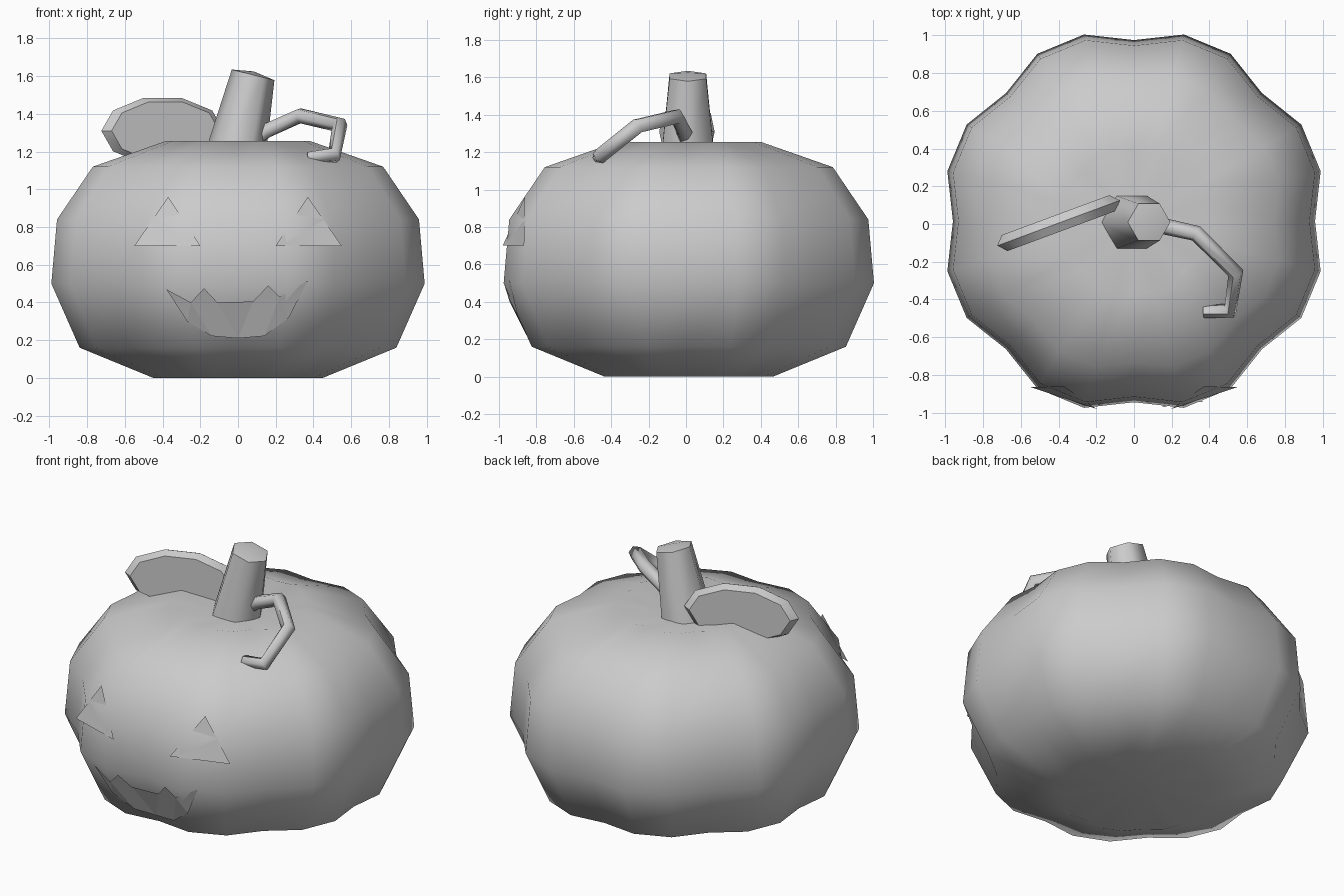
import bpy, math
from mathutils import Vector
from mathutils.bvhtree import BVHTree

if "Cube" in bpy.data.objects:
    bpy.data.objects.remove(bpy.data.objects["Cube"])


def make(name, verts, faces, angle=None):
    me = bpy.data.meshes.new(name)
    me.from_pydata([tuple(v) for v in verts], [], faces)
    me.update()
    ob = bpy.data.objects.new(name, me)
    bpy.context.collection.objects.link(ob)
    if angle:
        smooth(ob, angle)
    return ob


def smooth(ob, angle):
    bpy.ops.object.select_all(action='DESELECT')
    ob.select_set(True)
    bpy.context.view_layer.objects.active = ob
    bpy.ops.object.shade_smooth_by_angle(angle=math.radians(angle))


def loft(rings, low=None, high=None):
    """Skin equal-sized rings; close ends with a pole point or an n-gon."""
    n = len(rings[0])
    verts = [v for r in rings for v in r]
    faces = [(k * n + i, k * n + (i + 1) % n, (k + 1) * n + (i + 1) % n, (k + 1) * n + i)
             for k in range(len(rings) - 1) for i in range(n)]
    last = (len(rings) - 1) * n
    if low:
        verts.append(low)
        faces += [((i + 1) % n, i, len(verts) - 1) for i in range(n)]
    else:
        faces.append(tuple(reversed(range(n))))
    if high:
        verts.append(high)
        faces += [(last + i, last + (i + 1) % n, len(verts) - 1) for i in range(n)]
    else:
        faces.append(tuple(range(last, last + n)))
    return verts, faces


# Ribbed body: eight lobes, three segments each
CY = 0.015
profile = [(0.45, 0.0), (0.84, 0.16), (0.99, 0.5), (0.96, 0.84), (0.77, 1.12), (0.385, 1.255)]
rings = []
for x, z in profile:
    ring = []
    for i in range(24):
        a = math.radians(15 * i)
        r = x / math.cos(math.radians(15)) * (0.937 if i % 3 == 0 else 1)
        ring.append((r * math.cos(a), CY + r * math.sin(a), z))
    rings.append(ring)
verts, faces = loft(rings, (0, CY, 0.06), (0, CY, 1.17))
make("pumpkin_body", verts, faces, 80)
surface = BVHTree.FromPolygons(verts, faces)


def on_front(x, z, gap=0.012):
    hit = surface.ray_cast(Vector((x, -3, z)), Vector((0, 1, 0)))[0]
    return (x, hit.y - gap, z)


# Eyes: flat triangles whose corners poke through the ribs
for side, name in ((-1, "left_eye"), (1, "right_eye")):
    tri = [(0.55 * side, -0.865, 0.70), (0.20 * side, -0.98, 0.70), (0.37 * side, -0.862, 0.96)]
    make(name, tri, [(0, 1, 2) if side < 0 else (1, 0, 2)])

# Jagged grin laid over the front
top = [(-0.38, 0.47), (-0.25, 0.40), (-0.18, 0.475), (-0.11, 0.40),
       (0.08, 0.405), (0.16, 0.49), (0.22, 0.43), (0.37, 0.515)]
low = [(-0.27, 0.30), (-0.14, 0.222), (0.0, 0.21), (0.14, 0.222), (0.27, 0.32)]
make("mouth", [on_front(*p) for p in top + low],
     [(0, 8, 1), (1, 8, 9), (1, 9, 2), (2, 9, 3), (3, 9, 10), (3, 10, 4),
      (4, 10, 11), (4, 11, 5), (5, 11, 6), (6, 11, 12), (6, 12, 7)])

# Leaning six-sided stem
rings = []
for cx, cz, r, tilt in ((-0.025, 1.14, 0.168, 0.0), (0.08, 1.607, 0.113, -0.25)):
    ring = []
    for i in range(6):
        a = math.radians(60 * i)
        dx = r * math.cos(a)
        ring.append((cx + dx, 0.01 + r * math.sin(a), cz + dx * tilt))
    rings.append(ring)
verts, faces = loft(rings, None, (0.085, 0.01, 1.625))
make("stem", verts, faces, 65)

# Oval leaf: ten-sided bevelled plate standing beside the stem
along = Vector((1, 0.37, 0))
normal = Vector((0.347, -0.938, 0))
rings = []
for s, d in ((0.88, -0.045), (1.0, 0.0), (0.88, 0.045)):
    rings.append([Vector((-0.40, 0.005, 1.31)) + along * (0.325 * s * math.cos(a))
                  + Vector((0, 0, 0.184 * s * math.sin(a))) + normal * d
                  for a in (math.radians(36 * i) for i in range(10))])
verts, faces = loft(rings)
make("leaf", verts, faces, 35)

# Curling tendril
path = [(0.08, 0.0, 1.26), (0.15, -0.01, 1.31), (0.33, -0.05, 1.39),
        (0.54, -0.26, 1.34), (0.51, -0.46, 1.18), (0.37, -0.465, 1.165)]
cu = bpy.data.curves.new("tendril", 'CURVE')
cu.dimensions = '3D'
cu.bevel_depth = 0.043
cu.bevel_resolution = 1
cu.use_fill_caps = True
sp = cu.splines.new('POLY')
sp.points.add(len(path) - 1)
for p, c in zip(sp.points, path):
    p.co = (*c, 1)
sp.points[-1].radius = 0.8
ob = bpy.data.objects.new("tendril", cu)
bpy.context.collection.objects.link(ob)
bpy.ops.object.select_all(action='DESELECT')
ob.select_set(True)
bpy.context.view_layer.objects.active = ob
bpy.ops.object.convert(target='MESH')
smooth(bpy.context.view_layer.objects.active, 65)
